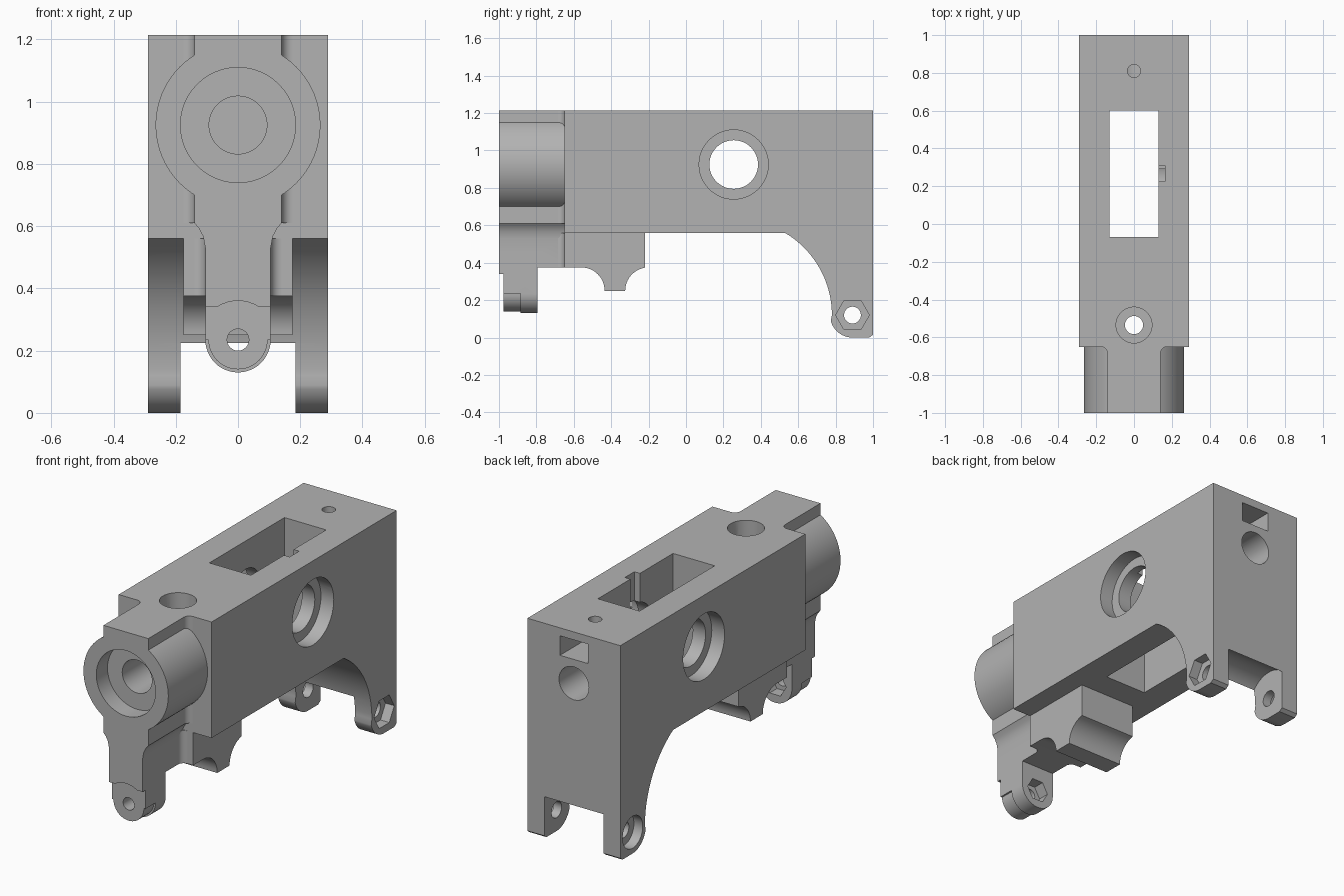
import bpy, bmesh
from math import sin, cos, pi, sqrt, radians
from mathutils import Vector

if "Cube" in bpy.data.objects:
    bpy.data.objects.remove(bpy.data.objects["Cube"], do_unlink=True)

grey = bpy.data.materials.new("plain grey")
grey.use_nodes = True
grey.diffuse_color = (0.45, 0.45, 0.45, 1)
grey.node_tree.nodes["Principled BSDF"].inputs["Base Color"].default_value = (0.45, 0.45, 0.45, 1)

TOP, BASE, FACE = 1.215, 0.56, -0.65      # body top, body underside, body front
BORE_Z, LUG_Z, FOOT = 0.925, 0.235, (0.89, 0.12)


def arc(cx, cy, r, start, end, n=16):
    return [(cx + r * cos(radians(start + (end - start) * i / n)),
             cy + r * sin(radians(start + (end - start) * i / n))) for i in range(n + 1)]


def circle(cx, cy, r, n=48):
    return arc(cx, cy, r, 0, 360, n)[:-1]


def rect(x0, y0, x1, y1):
    return [(x0, y0), (x1, y0), (x1, y1), (x0, y1)]


def prism(name, points, axis, a, b):
    """Extrude a 2D outline along one axis from a to b."""
    place = {"x": lambda p, d: (d, p[0], p[1]),
             "y": lambda p, d: (p[0], d, p[1]),
             "z": lambda p, d: (p[0], p[1], d)}[axis]
    bm = bmesh.new()
    face = bm.faces.new([bm.verts.new(place(p, a)) for p in points])
    new = bmesh.ops.extrude_face_region(bm, geom=[face])["geom"]
    shift = Vector(place((0, 0), b - a))
    bmesh.ops.translate(bm, vec=shift, verts=[v for v in new if isinstance(v, bmesh.types.BMVert)])
    bmesh.ops.recalc_face_normals(bm, faces=bm.faces)
    mesh = bpy.data.meshes.new(name)
    bm.to_mesh(mesh)
    bm.free()
    mesh.materials.append(grey)
    obj = bpy.data.objects.new(name, mesh)
    bpy.context.collection.objects.link(obj)
    return obj


def combine(obj, others, operation):
    """Apply booleans and remove the helper solids."""
    bpy.context.view_layer.objects.active = obj
    for other in others:
        mod = obj.modifiers.new("boolean", "BOOLEAN")
        mod.operation, mod.object, mod.solver = operation, other, "EXACT"
        bpy.ops.object.modifier_apply(modifier=mod.name)
        bpy.data.objects.remove(other, do_unlink=True)


def cut(points, axis, a, b):
    tool = prism("cutter", points, axis, a, b)
    tool.hide_render = True
    return tool


def front_bores():
    return [cut(circle(0, BORE_Z, 0.185), "y", -1.1, -0.9),
            cut(circle(0, BORE_Z, 0.093), "y", -1.1, -0.3)]


def screw_hole():
    return cut(circle(0, -0.535, 0.048), "z", 0.1, 1.4)


# Main body with the curved rear wall and feet
side = [(FACE, TOP), (FACE, BASE)]
side += arc(0.269, FOOT[1], 0.511, 59.4, 0, 20)
side += arc(FOOT[0], FOOT[1], 0.12, 195, 270, 12) + [(0.98, 0), (1, 0.015), (1, TOP)]
body = prism("main_body", side, "x", -0.29, 0.29)
cuts = front_bores() + [
    screw_hole(),
    cut(circle(0, -0.535, 0.095), "z", 0.7, 1.4),
    cut(circle(0, 0.81, 0.035, 32), "z", 1.0, 1.4),
    # central pocket and its small side notch
    cut(rect(-0.13, -0.07, 0.13, 0.6), "z", 0.1, 1.4),
    cut(rect(0.1, 0.225, 0.165, 0.31), "z", 1.05, 1.4),
    # rear bore and square slot
    cut(circle(0, BORE_Z, 0.093), "y", 0.7, 1.1),
    cut(rect(-0.087, 1.06, 0.087, 1.17), "y", 0.74, 1.1),
    # gap between the feet
    cut(circle(FOOT[0], FOOT[1], 0.16), "x", -0.185, 0.185),
    cut(rect(0.7, -0.1, 1.1, 0.12), "x", -0.185, 0.185),
    # cross bore and foot pin hole
    cut(circle(0.255, BORE_Z, 0.13), "x", -0.4, 0.4),
    cut(circle(FOOT[0], FOOT[1], 0.045, 32), "x", -0.4, 0.4),
    # round recess on one foot, nut recess on the other
    cut(circle(FOOT[0], FOOT[1], 0.09), "x", -0.4, -0.235),
    cut(circle(FOOT[0], FOOT[1], 0.09, 6), "x", 0.235, 0.4)]
cuts += [cut(circle(0.255, BORE_Z, 0.185), "x", s * 0.21, s * 0.4) for s in (-1, 1)]
combine(body, cuts, "DIFFERENCE")

# Front neck, boss and lug
half = [(0.14, TOP), (0.14, 0.61), (0.125, 0.592), (0.112, 0.567), (0.105, 0.53), (0.105, 0.375)]
neck = prism("front_neck", half + [(-x, z) for x, z in reversed(half)], "y", -1, FACE)
parts = [prism("boss", circle(0, BORE_Z, 0.265, 64), "y", -1, FACE),
         prism("lug_column", rect(-0.105, LUG_Z, 0.105, 0.45), "y", -1, -0.795),
         prism("lug_back", circle(0, LUG_Z, 0.105), "y", -0.885, -0.795),
         prism("lug_front", circle(0, LUG_Z, 0.095), "y", -0.975, -0.88)]
combine(neck, parts, "UNION")
combine(neck, front_bores() + [
    cut(rect(-0.2, 0, 0.2, 0.34), "y", -1.1, -0.975),
    cut(circle(0, LUG_Z, 0.125), "y", -1.1, -0.975),
    cut(circle(0, LUG_Z, 0.035, 32), "y", -1.1, -0.7),
    cut(circle(0, LUG_Z, 0.068, 6), "y", -0.86, -0.7)], "DIFFERENCE")

# Small fillets where the neck meets the body
fillets = []
for s in (-1, 1):
    for x, low, high in ((0.14, 0.61, TOP), (0.105, 0.375, 0.56)):
        r = 0.035
        curve = [(s * px, py) for px, py in arc(x + r, FACE - r, r, 90, 180, 8)]
        fillets.append(prism("neck_fillet", curve + [(s * x, FACE)], "z", low, high))
for f in fillets:
    # open up the parts that would fill the front recess
    f.name = "neck_fillet"

# Lower block with scooped flanks
outline = [(FACE, BASE), (FACE, 0.375)]
outline += arc(-0.56, 0.25, 0.125, 90, 0, 12) + arc(-0.2, 0.25, 0.125, 180, 99, 12)
block = prism("lower_block", outline + [(-0.22, BASE)], "x", -0.175, 0.175)
combine(block, [screw_hole()], "DIFFERENCE")

# Smooth the round surfaces and keep edges crisp
bpy.ops.object.select_all(action="DESELECT")
for obj in [body, neck, block] + fillets:
    obj.select_set(True)
bpy.context.view_layer.objects.active = body
bpy.ops.object.shade_smooth_by_angle(angle=radians(30))
